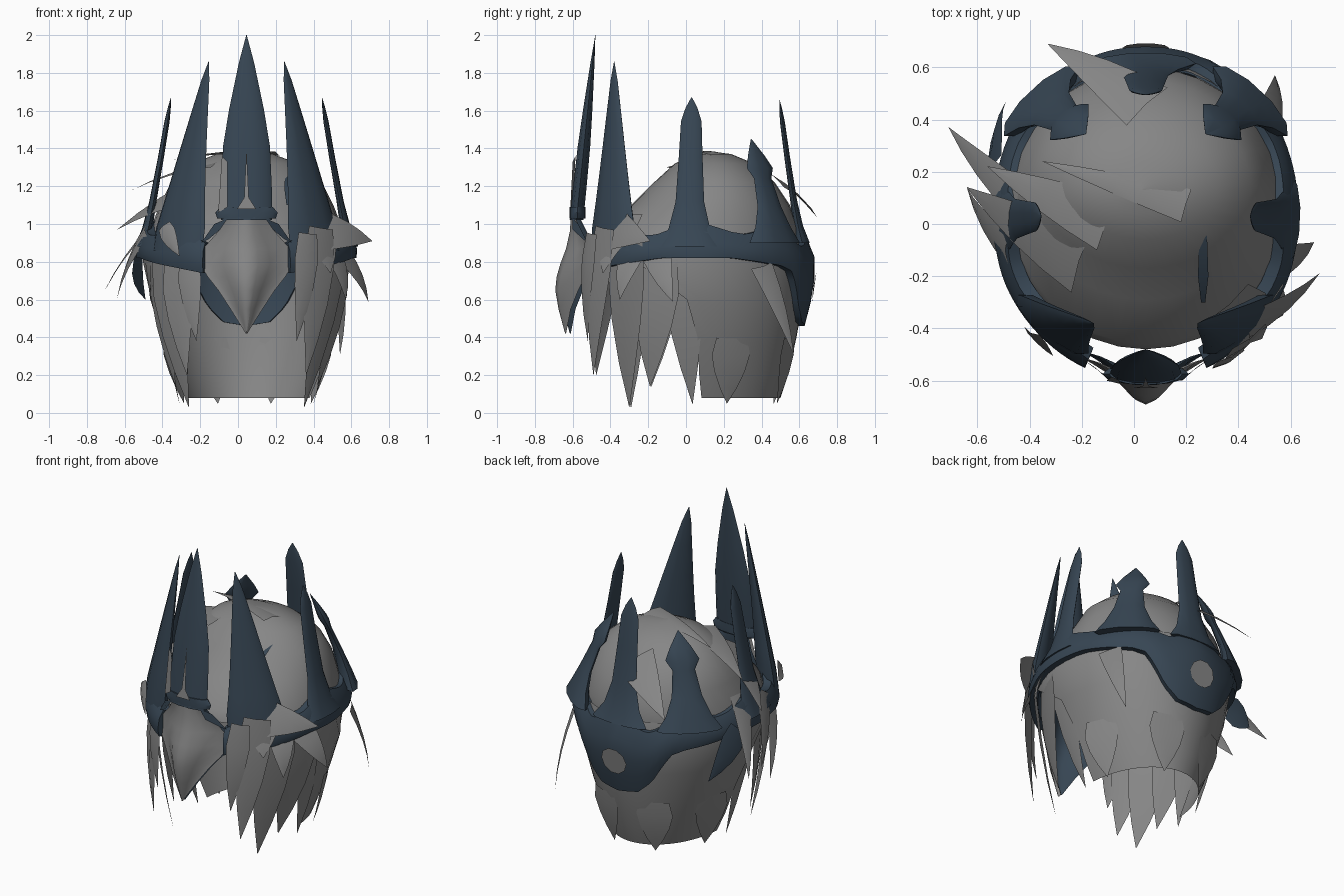
import bpy, math
from mathutils import Vector

if "Cube" in bpy.data.objects:
    bpy.data.objects.remove(bpy.data.objects["Cube"])

CX, CY = 0.045, 0.04          # centre of the head
HEAD = Vector((CX, 0.05, 0.75))


def material(name, rgb):
    m = bpy.data.materials.new(name)
    m.diffuse_color = (*rgb, 1)
    m.use_nodes = True
    m.node_tree.nodes["Principled BSDF"].inputs["Base Color"].default_value = m.diffuse_color
    return m


HAIR = material("ash_grey", (0.24, 0.24, 0.24))
STEEL = material("dark_blue_steel", (0.038, 0.061, 0.088))


def make(name, verts, faces, mats, angle=40):
    me = bpy.data.meshes.new(name)
    me.from_pydata([tuple(v) for v in verts], [], faces)
    for m in mats:
        me.materials.append(m)
    ob = bpy.data.objects.new(name, me)
    bpy.context.collection.objects.link(ob)
    bpy.ops.object.select_all(action='DESELECT')
    ob.select_set(True)
    bpy.context.view_layer.objects.active = ob
    bpy.ops.object.shade_smooth_by_angle(angle=math.radians(angle))
    return ob


def loft(name, rows, mats, closed=True, caps=False, angle=40):
    """Skin a list of equally long point rows."""
    n = len(rows[0])
    verts = [p for r in rows for p in r]
    faces = []
    for i in range(len(rows) - 1):
        for j in range(n if closed else n - 1):
            k = (j + 1) % n
            faces.append((i*n + j, i*n + k, (i+1)*n + k, (i+1)*n + j))
    if caps:
        faces.append(tuple(reversed(range(n))))
        faces.append(tuple(range(len(verts) - n, len(verts))))
    return make(name, verts, faces, mats, angle)


def interp(table, x):
    for (a, fa), (b, fb) in zip(table, table[1:]):
        if x <= b:
            return fa + (fb - fa) * max(0, (x - a) / (b - a))
    return table[-1][1]


# ---- hair cap and open-fronted back hair
def oval(z, xc, rx, yc, ry, a0, a1, n):
    return [Vector((xc + rx*math.sin(a), yc + ry*math.cos(a), z))
            for a in (a0 + (a1 - a0)*i/n for i in range(n + 1))]


cap = [(0.9, .045, .53, .06, .54), (0.97, .045, .51, .07, .53), (1.1, .045, .46, .13, .42),
       (1.22, .045, .4, .15, .32), (1.32, .04, .28, .15, .21), (1.37, .035, .15, .14, .1),
       (1.385, .03, .003, .13, .003)]
loft("hair_cap", [oval(*r, -math.pi, math.pi, 32)[:-1] for r in cap], [HAIR])
back = [(0.08, .05, .33, .05, .45), (0.2, .05, .38, .05, .49), (0.4, .05, .45, .05, .535),
        (0.6, .05, .515, .05, .57), (0.8, .045, .55, .04, .6), (0.93, .045, .53, .05, .56)]
spread = [1.5, 1.53, 1.55, 1.65, 2.1, 2.3]
loft("back_hair", [oval(*r, -s, s, 28) for r, s in zip(back, spread)], [HAIR], closed=False)


# ---- tapered hair locks
FULL = [(0, .8), (.25, 1), (.5, .8), (.75, .45), (1, .01)]
WEDGE = [(0, 1.1), (.25, .9), (.5, .65), (.75, .35), (1, .01)]


def lock(name, base, tip, width, bulge=0.06, mat=HAIR, shape=FULL):
    b, t = Vector(base), Vector(tip)
    out = ((b + t) / 2 - HEAD).normalized()
    side = (t - b).cross(out).normalized()
    rows = []
    for s, w in shape:
        c = b.lerp(t, s) + out * bulge * 4*s*(1 - s)
        h = side * width * w / 2
        rows.append([c - h, c + out*.012*w, c + h])
    return loft(name, rows, [mat], closed=False)


# face-framing locks; on the left they hang from beneath the band
framing = [((.44, -.43, .98), (.36, -.49, .2), .2), ((.51, -.31, .96), (.35, -.3, .03), .25),
           ((.55, -.14, .82), (.42, -.19, .14), .26), ((.555, -.03, .82), (.4, .035, .05), .2),
           ((.37, -.5, .95), (.31, -.52, .38), .14)]
for i, (b, t, w) in enumerate(framing):
    lock(f"face_lock_right_{i}", b, t, w, .02)
    z = min(b[2], .82)
    lock(f"face_lock_left_{i}", (2*CX - b[0]*.95, b[1]*.94, z), (2*CX - t[0], t[1]*.97, t[2]), w, .015)

flyaways = [((.43, -.39, .97), (.71, -.19, .91), .22), ((.565, -.15, .83), (.69, -.07, .59), .15),
            ((.5, -.28, .85), (.57, -.35, .6), .16), ((.52, .4, .78), (.54, .57, .31), .13),
            ((-.43, .08, 1.02), (-.71, .37, .64), .15), ((-.48, -.1, .97), (-.64, .14, .61), .15),
            ((-.2, -.14, 1.2), (-.64, .14, .97), .27), ((-.1, .0, 1.32), (-.56, .22, 1.18), .2),
            ((.2, .07, 1.37), (-.35, .24, 1.34), .12), ((.05, .45, 1.25), (-.33, .69, 1.04), .22)]
for i, (b, t, w) in enumerate(flyaways):
    lock(f"flyaway_lock_{i}", b, t, w, .02, HAIR, WEDGE)
lock("temple_lock_right", (.36, -.3, 1.05), (.49, -.44, .74), .26, .03)
lock("temple_lock_left", (-.39, -.41, .99), (-.31, -.505, .83), .1, .005)
for i, a in enumerate((-1.2, -.45, .35, 1.2)):
    s, c = math.sin(a), math.cos(a)
    lock(f"nape_lock_{i}", (.05 + .445*s, .05 + .53*c, .4), (.05 + .36*s, .05 + .46*c, .05), .22, .008)
lock("steel_side_fin", (-.53, .22, .86), (-.49, .47, .6), .17, .02, STEEL)


# ---- crown band, open behind the ornament and dropping into a plate at the back
def ring_point(a, z, inset=0.0):
    k = interp([(.46, .93), (.74, 1.0), (.84, .99), (1.05, .88)], z)
    return Vector((CX + (.6*k - inset)*math.sin(a), CY - (.645*k - inset)*math.cos(a), z))


SPIKES_AT = (.74, 1.57, 2.4, math.pi)
N, OPEN = 90, .4
sections = []
for i in range(N + 1):
    a = OPEN + (2*math.pi - 2*OPEN)*i/N
    d = min(a, 2*math.pi - a)
    low = interp([(.4, .74), (.7, .77), (1.3, .82), (1.9, .82), (2.4, .78), (2.54, .75),
                  (2.63, .67), (2.74, .56), (2.9, .48), (3.15, .46)], d)
    near = min(abs(d - s) for s in SPIKES_AT)
    top = interp([(.4, .9), (1.1, .94), (1.9, .96), (2.8, .88)], d) + .07*max(0, 1 - near/.34)
    zs = [low + (top - low)*f for f in (0, .25, .5, .75, 1)]
    sections.append([ring_point(a, z, .012 if j in (0, 4) else 0) for j, z in enumerate(zs)]
                    + [ring_point(a, z, .06) for z in (top, (low + top)/2, low)])
loft("crown_band", sections, [STEEL], caps=True, angle=50)


# ---- crown spikes: flattened, tapering blades facing outwards
BLADE = [(0, 1.05), (.12, 1.03), (.25, .87), (.4, .7), (.54, .55), (.74, .34), (.9, .17), (1, .01)]
TALL = [(0, 1), (.15, 1), (.4, .92), (.6, .68), (.85, .3), (1, .01)]
SPIRE = [(0, 1.6), (.12, 1.05), (.3, .72), (.6, .6), (.84, .52), (.93, .3), (1, .02)]
BARB = [(0, 1.4), (.15, .98), (.35, .65), (.62, .48), (.72, .72), (.84, .46), (1, .02)]


def spike(name, base, tip, half, shape, depth=.3, bow=1.0):
    b, t = Vector(base), Vector(tip)
    out = Vector((b.x - CX, b.y - CY, 0)).normalized()
    side = Vector((-out.y, out.x, 0))
    rows = []
    for s, w in shape:
        c = b.lerp(t, s**bow)
        c.z = b.z + (t.z - b.z)*s
        w *= half
        rows.append([c + side*w*math.cos(u) + out*w*depth*math.sin(u)
                     for u in (math.pi*k/5 for k in range(10))])
    return loft(name, rows, [STEEL], caps=True, angle=50)


spike("front_spike", (CX, -.58, 1.02), (CX, -.48, 2.0), .135, TALL, .28)
spike("back_spike", (CX, .615, .9), (CX, .495, 1.66), .12, SPIRE, .22, .8)
for tag, m in (("left", -1), ("right", 1)):
    spike(f"front_{tag}_spike", (CX + m*.365, -.385, .86), (CX + m*.2, -.38, 1.86), .165, BLADE, .3, 1.1)
    spike(f"side_{tag}_spike", (CX + m*.55, .015, .88), (CX + m*.4, .03, 1.67), .105, SPIRE, .25, .85)
    spike(f"back_{tag}_spike", (CX + m*.4, .47, .9), (CX + m*.23, .345, 1.45), .14, BARB, .3, 1.4)

# ---- beaked front ornament with a steel lining behind it
beak = [(1.03, .1, -.61, -.585), (.96, .15, -.615, -.55), (.87, .23, -.635, -.515),
        (.79, .25, -.665, -.51), (.72, .205, -.685, -.535), (.65, .15, -.692, -.57),
        (.55, .085, -.675, -.61), (.42, .004, -.64, -.635)]
rows = []
for z, w, ym, ye in beak:
    rows.append([Vector((CX + w*u, ye + (ym - ye)*(.5 + .5*math.cos(math.pi*u)), z))
                 for u in (1, .75, .5, .25, 0, -.25, -.5, -.75, -1)])
loft("front_ornament", rows, [HAIR], closed=False, angle=70)
loft("ornament_lining", [[p + Vector((0, .025, 0)) for p in r] for r in rows], [STEEL], closed=False, angle=70)
# steel corners framing the top of the ornament
for tag, m in (("left", -1), ("right", 1)):
    make(f"ornament_corner_{tag}", [(CX + m*x, y, z) for x, y, z in
         ((.1, -.6, 1.03), (.17, -.57, 1.0), (.24, -.52, .9), (.2, -.545, .92), (.14, -.6, .97))],
         [(0, 1, 2, 3, 4)], [STEEL])
# collar between ornament and front spike
loft("spike_collar", [[Vector((CX + w*math.sin(u), -.575 - .042*math.cos(u), z)) for u in
                       (2*math.pi*k/12 for k in range(12))] for z, w in ((1.03, .155), (1.06, .165), (1.09, .14))],
     [STEEL], caps=True)
# grey inlay on the front spike
make("spike_inlay", [(CX - .05, -.628, 1.08), (CX + .05, -.628, 1.08), (CX + .012, -.622, 1.14),
                     (CX, -.588, 1.4), (CX - .012, -.622, 1.14)], [(0, 1, 2, 3, 4)], [HAIR])
make("spike_sliver", [(CX - .15, -.6, 1.06), (CX - .1, -.612, 1.09), (CX - .1, -.6, 1.33), (CX - .13, -.585, 1.36)],
     [(0, 1, 2, 3)], [HAIR])

# ---- grey disc set in the back plate
disc = [ring_point(math.pi + .15*math.cos(u), .67 + .085*math.sin(u), -.008)
        for u in (2*math.pi*k/10 for k in range(10))]
make("back_disc", disc, [tuple(range(10))], [HAIR])

# ---- thin steel streak along the hair parting
streak = [(-.3, 1.1, .008), (-.2, 1.19, .02), (-.05, 1.265, .015), (.08, 1.315, .012), (.17, 1.325, .004)]
loft("steel_streak", [[Vector((.265 + s*w, y, z)) for s in (-1, 1)] for y, z, w in streak],
     [STEEL], closed=False)
